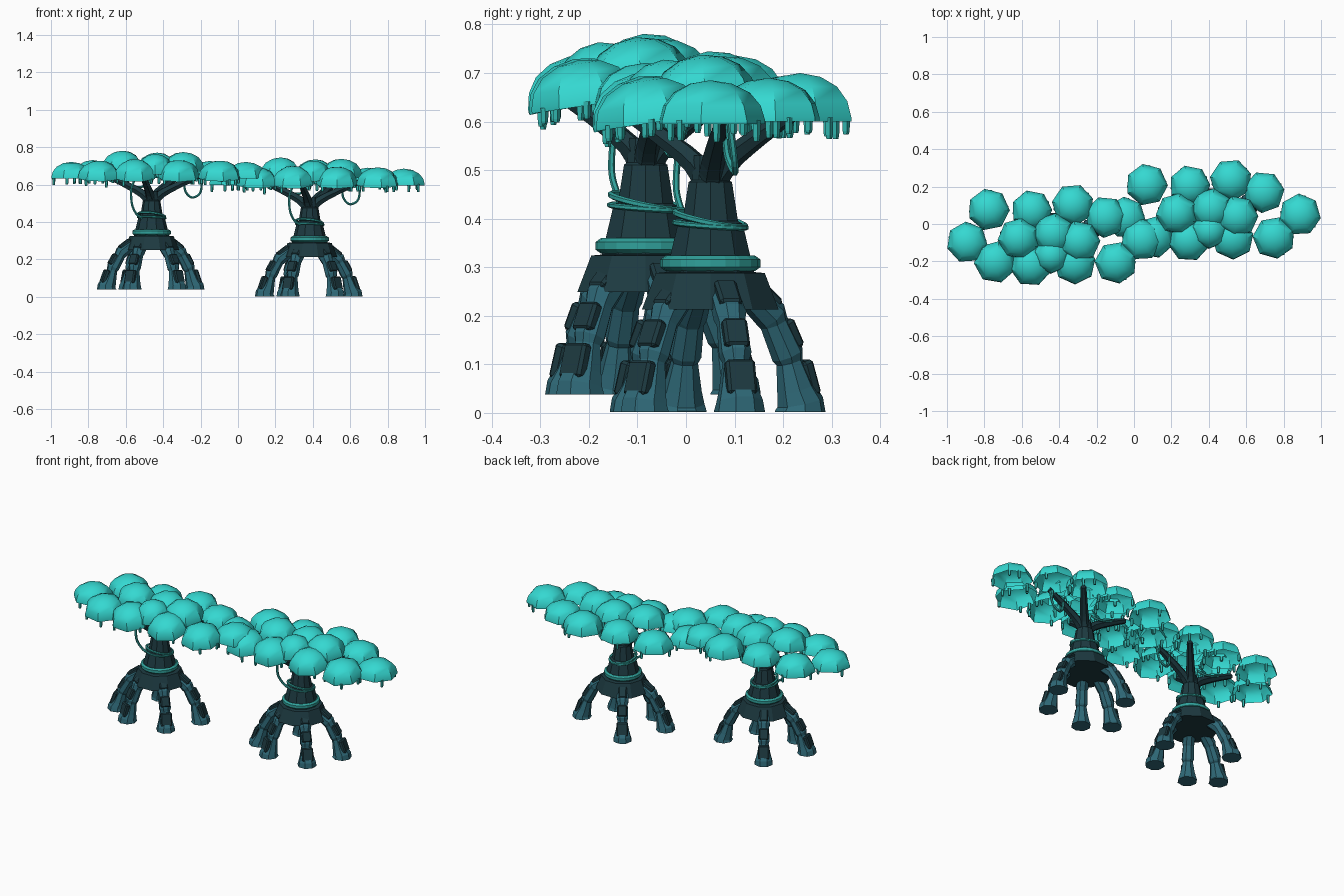
import bpy, bmesh, random
from math import sin, cos, pi, atan2, hypot, radians
from mathutils import Vector, Matrix

if "Cube" in bpy.data.objects:
    bpy.data.objects.remove(bpy.data.objects["Cube"])

random.seed(4)


def material(name, color):
    m = bpy.data.materials.new(name)
    m.diffuse_color = (*color, 1)
    m.use_nodes = True
    m.node_tree.nodes["Principled BSDF"].inputs["Base Color"].default_value = m.diffuse_color
    return m


CAP = material("canopy_teal", (0.035, 0.69, 0.64))
DRIP = material("drip_teal", (0.03, 0.46, 0.42))
VINE = material("vine_green", (0.03, 0.36, 0.33))
DARK = material("dark_bark", (0.012, 0.042, 0.052))
ROOT = material("root_bark", (0.028, 0.14, 0.185))


def tube(bm, pts, radii, sides, ref, closed=False, squash=1.0):
    """Loft a polygon along a path; ref fixes the section orientation."""
    pts = [Vector(p) for p in pts]
    n, rings = len(pts), []
    for i, p in enumerate(pts):
        if closed:
            t = pts[(i + 1) % n] - pts[i - 1]
        else:
            t = pts[min(i + 1, n - 1)] - pts[max(i - 1, 0)]
        u = t.cross(Vector(ref)).normalized()
        v = t.cross(u).normalized()
        r = radii[i] if isinstance(radii, (list, tuple)) else radii
        rings.append([bm.verts.new(p + r * (cos(a) * u * squash + sin(a) * v))
                      for a in ((k + 0.5) * 2 * pi / sides for k in range(sides))])
    for i in range(n if closed else n - 1):
        a, b = rings[i], rings[(i + 1) % n]
        for k in range(sides):
            j = (k + 1) % sides
            bm.faces.new((a[k], a[j], b[j], b[k]))
    if not closed:
        bm.faces.new(rings[0])
        bm.faces.new(rings[-1])


def smooth_path(ctrl, steps=5):
    """Catmull-Rom resampling of a few control points."""
    c = [Vector(p) for p in ctrl]
    c = [2 * c[0] - c[1]] + c + [2 * c[-1] - c[-2]]
    out = []
    for i in range(1, len(c) - 2):
        a, b, d, e = c[i - 1:i + 3]
        for s in range(steps):
            t = s / steps
            out.append(0.5 * (2 * b + (d - a) * t + (2 * a - 5 * b + 4 * d - e) * t * t
                              + (3 * b - a - 3 * d + e) * t ** 3))
    return out + [c[-2]]


parts = []


def finish(bm, name, mat):
    bmesh.ops.recalc_face_normals(bm, faces=bm.faces)
    me = bpy.data.meshes.new(name)
    bm.to_mesh(me)
    bm.free()
    me.materials.append(mat)
    parts.append((name, me))


# Trunk: flared skirt with stepped collars
bm = bmesh.new()
profile = [(.148, .213), (.118, .288), (.095, .29), (.07, .39),
           (.06, .395), (.047, .475), (.04, .48), (.035, .53)]
tube(bm, [(0, 0, z) for r, z in profile], [r for r, z in profile], 10, (1, 0, 0))
finish(bm, "trunk", DARK)

# Branches spreading under the canopy
bm = bmesh.new()
for x, y in [(.27, .03), (.15, .17), (-.25, .03), (-.05, -.17)]:
    d = Vector((x, y, 0))
    pts = smooth_path([(0, 0, .46), d * .2 + Vector((0, 0, .515)),
                       d * .6 + Vector((0, 0, .57)), d + Vector((0, 0, .615))], 3)
    n = len(pts)
    tube(bm, pts, [.030 - .015 * i / (n - 1) for i in range(n)], 6, (-y, x, 0))
finish(bm, "branches", DARK)

# Stilt roots with dark bark plates on their outer faces
roots, plates = bmesh.new(), bmesh.new()
for fx, fy in [(.135, -.135), (.23, .06), (-.125, .185), (-.24, -.06), (-.105, -.155)]:
    R, a = hypot(fx, fy), atan2(fy, fx)
    out, side = Vector((cos(a), sin(a), 0)), Vector((-sin(a), cos(a), 0))
    sec = [(.40, .252, .03), (.68, .20, .035), (.71, .185, .030), (.86, .12, .034),
           (.88, .105, .028), (.95, .05, .040), (1.0, .022, .049), (1.0, .004, .053),
           (1.0, .002, .053)]
    pts = [out * R * f + Vector((0, 0, z)) for f, z, r in sec]
    tube(roots, pts, [s[2] for s in sec], 8, side)
    for i, j, w in [(0, 1, .046), (2, 3, .052), (4, 6, .062)]:
        p, q = pts[i], pts[j]
        t = (q - p).normalized()
        nrm = side.cross(t).normalized()
        if nrm.dot(out) < 0:
            nrm = -nrm
        m = Matrix((side, t, nrm)).transposed().to_4x4()
        m.translation = (p + q) / 2 + nrm * (.7 * (sec[i][2] + sec[j][2]) / 2)
        m = m @ Matrix.Diagonal((w, (q - p).length * .86, .026, 1))
        box = bmesh.ops.create_cube(plates, size=1, matrix=m)["verts"]
        edges = list({e for v in box for e in v.link_edges})
        bmesh.ops.bevel(plates, geom=edges, offset=.006, segments=1, affect='EDGES')
finish(roots, "stilt_roots", ROOT)
finish(plates, "bark_plates", DARK)

# Vines: thick collar, tilted double wrap and hanging loops
bm = bmesh.new()


def ring(r, z, tilt, thick, squash=1.0):
    angs = [i * 2 * pi / 20 for i in range(20)]
    tube(bm, [(r * cos(a), r * sin(a), z - tilt * sin(a + .5)) for a in angs],
         thick, 6, (0, 0, 1), True, squash)


ring(.092, .308, 0, .016, .8)
ring(.072, .399, .017, .007)
ring(.074, .387, .006, .006)
for ctrl in [[(-.085, -.05, .60), (-.108, -.065, .54), (-.105, -.07, .46),
              (-.08, -.055, .405), (-.05, -.05, .385)],
             [(.175, .03, .59), (.18, .035, .53), (.215, .05, .495),
              (.26, .05, .52), (.27, .04, .60)],
             [(-.2, .02, .61), (-.13, .04, .565), (-.06, .04, .55), (-.03, .02, .57)]]:
    tube(bm, smooth_path(ctrl), .007, 6, (0, 1, 0))
finish(bm, "vines", VINE)

# Canopy: open faceted domes (x, y, base z, radius, height, tilt) with drips
domes = [(-.43, -.015, .597, .111, .088, 0), (-.315, .16, .60, .113, .095, 0),
         (-.28, -.12, .597, .114, .095, .15), (-.085, .155, .60, .11, .095, 0),
         (-.155, .005, .645, .112, .10, .1), (-.09, -.138, .60, .113, .10, .2),
         (.02, -.085, .628, .098, .10, .12), (.135, .185, .60, .113, .10, 0),
         (.17, -.01, .64, .112, .098, .1), (.145, -.128, .60, .113, .095, .2),
         (.31, .12, .60, .112, .09, 0), (.365, -.123, .597, .114, .095, .15),
         (.504, 0, .595, .113, .09, 0), (.03, .03, .635, .112, .10, .1)]
caps, drips = bmesh.new(), bmesh.new()
S = 7
for x, y, z, r, h, tilt in domes:
    m = Matrix.Translation((x, y, z)) @ Matrix.Rotation(tilt, 4, 'X')
    turn = random.random() * pi
    rings = [[caps.verts.new(m @ Vector((r * f * cos(turn + k * 2 * pi / S),
                                         r * f * sin(turn + k * 2 * pi / S), h * g)))
              for k in range(S)]
             for f, g in [(1.0, 0), (1.0, .09), (.92, .42), (.72, .72), (.4, .92)]]
    apex = caps.verts.new(m @ Vector((0, 0, h)))
    for k in range(S):
        j = (k + 1) % S
        for lo, hi in zip(rings, rings[1:]):
            caps.faces.new((lo[k], lo[j], hi[j], hi[k]))
        caps.faces.new((rings[-1][k], rings[-1][j], apex))
    for k in range(5):
        a = (k + random.random() * .7) * 2 * pi / 5
        p = m @ Vector((r * .87 * cos(a), r * .87 * sin(a), .008))
        drop = random.uniform(.03, .045)
        tube(drips, [p, p - Vector((0, 0, drop * .8)), p - Vector((0, 0, drop))],
             [.009, .008, .006], 5, (1, 0, 0))
finish(caps, "canopy_domes", CAP)
finish(drips, "canopy_drips", DRIP)

# Two matching trees side by side, domes softly shaded
for tag, loc in [("left", (-.462, -.083, .036)), ("right", (.383, .05, 0))]:
    for name, me in parts:
        ob = bpy.data.objects.new(f"{tag}_tree_{name}", me)
        ob.location = loc
        bpy.context.collection.objects.link(ob)
        if name == "canopy_domes" and tag == "left":
            bpy.context.view_layer.objects.active = ob
            ob.select_set(True)
            bpy.ops.object.shade_smooth_by_angle(angle=radians(36))
            ob.select_set(False)
